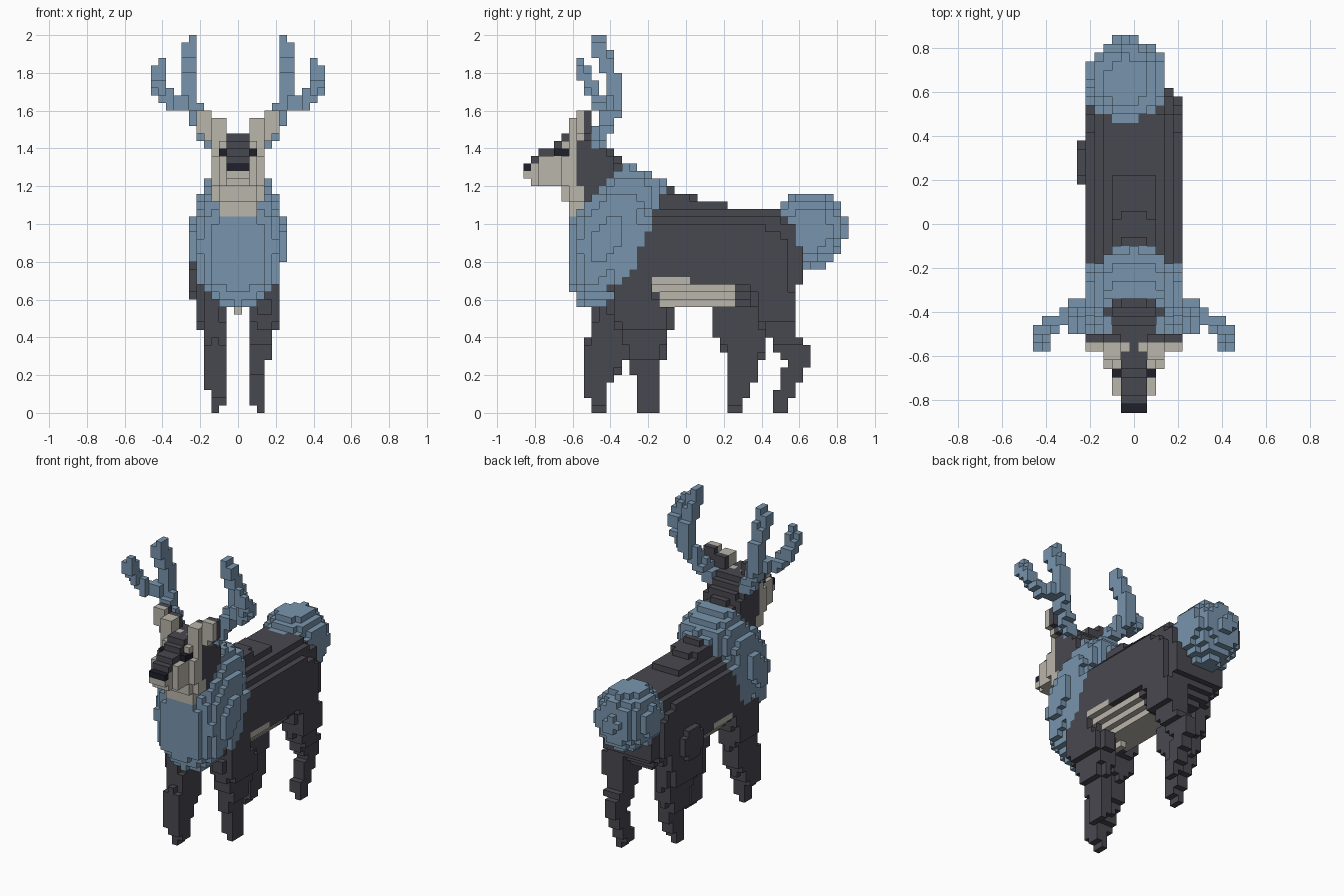
import bpy
from mathutils import Vector

if "Cube" in bpy.data.objects:
    bpy.data.objects.remove(bpy.data.objects["Cube"])

S = 0.04                       # edge length of one block
HALF_X, HALF_Y, HIGH = 11, 21, 50
COLOURS = {
    "charcoal_fur": (.064, .064, .079),
    "slate_blue_fur": (.19, .3, .42),
    "cream_fur": (.49, .465, .41),
    "black": (.014, .014, .024),
}
DARK, BLUE, CREAM, BLACK = range(len(COLOURS))

materials = []
for name, rgb in COLOURS.items():
    mat = bpy.data.materials.new(name)
    mat.use_nodes = True
    mat.diffuse_color = (*rgb, 1)
    shader = mat.node_tree.nodes["Principled BSDF"]
    shader.inputs["Base Color"].default_value = (*rgb, 1)
    shader.inputs["Roughness"].default_value = .9
    materials.append(mat)

cells = {}                     # block index -> (part name, colour)


def centre(cell):
    i, j, k = cell
    return i * S, j * S, (k + .5) * S


GRID = [((i, j, k), centre((i, j, k)))
        for i in range(-HALF_X, HALF_X + 1)
        for j in range(-HALF_Y, HALF_Y + 1)
        for k in range(HIGH)]


def fill(part, colour, inside):
    """Add every block whose centre is inside; colour may be a rule."""
    for cell, (x, y, z) in GRID:
        if inside(x, y, z):
            cells[cell] = (part, colour(x, y, z) if callable(colour) else colour)


def box(x0, x1, y0, y1, z0, z1):
    """Box mirrored over x = 0."""
    return lambda x, y, z: x0 <= abs(x) < x1 and y0 < y < y1 and z0 < z < z1


def ellipsoid(c, r):
    return lambda *p: sum(((a - b) / d) ** 2 for a, b, d in zip(p, c, r)) <= 1


def sample(rows, z):
    """Interpolate the rows of a loft at height z."""
    for low, high in zip(rows, rows[1:]):
        if low[0] <= z <= high[0]:
            t = (z - low[0]) / (high[0] - low[0])
            return [a + (b - a) * t for a, b in zip(low[1:], high[1:])]
    return None


def rounded(x, x0, x1, y, y0, y1, power):
    """True inside a rounded rectangle."""
    u = (2 * x - x0 - x1) / (x1 - x0)
    v = (2 * y - y0 - y1) / (y1 - y0)
    return abs(u) ** power + abs(v) ** power <= 1


def loft(rows, power):
    """Rounded sections stacked by rows of (z, front, back, half width)."""
    def inside(x, y, z):
        row = sample(rows, z)
        return row is not None and rounded(x, -row[2], row[2], y, row[0], row[1], power)
    return inside


def leg(side, knee, hip, rows):
    """Leg that steps outward at the knee and hip heights."""
    def inside(x, y, z):
        row = sample(rows, z)
        inner = .1 if z < S else .06
        outer = .14 + S * (z > knee) + S * (z > hip)
        return row is not None and rounded(x * side, inner, outer, y, *row, 3)
    return inside


def branch(points, radius):
    """Mirrored thick polyline."""
    pts = [Vector(p) for p in points]

    def inside(x, y, z):
        p = Vector((abs(x), y, z))
        for a, b in zip(pts, pts[1:]):
            d = b - a
            t = min(1, max(0, (p - a).dot(d) / d.length_squared))
            if (a + d * t - p).length <= radius:
                return True
        return False
    return inside


# Trunk, with pale belly and blue shoulders
def trunk_colour(x, y, z):
    if z > .68 and y < -.19 + .4 * (z - 1):
        return BLUE
    if -.18 < y < .26 and z < (.72 if y < .02 else .68):
        return CREAM
    return DARK


fill("trunk", trunk_colour, loft([
    (.56, -.42, .5, .1), (.64, -.44, .58, .18), (.7, -.46, .625, .23),
    (.88, -.46, .625, .23), (.96, -.46, .6, .22), (1.02, -.46, .58, .18),
    (1.08, -.44, .56, .12), (1.081, -.44, .32, .12), (1.12, -.44, .1, .11),
    (1.16, -.44, 0, .1), (1.2, -.42, -.1, .07)], 5))
fill("trunk", CREAM, box(0, .03, -.42, -.1, .52, .6))

# Legs in mid stride
fill("front_right_leg", DARK, leg(-1, .12, .48, [
    (0, -.5, -.42), (.12, -.54, -.42), (.22, -.54, -.35), (.3, -.54, -.3),
    (.36, -.54, -.3), (.42, -.5, -.28), (.6, -.5, -.22), (.72, -.46, -.2)]))
fill("front_left_leg", DARK, leg(1, .28, .45, [
    (0, -.22, -.18), (.04, -.26, -.14), (.1, -.26, -.14), (.3, -.3, -.12),
    (.44, -.36, -.08), (.54, -.42, -.05), (.58, -.41, -.13),
    (.66, -.38, -.18), (.72, -.36, -.2)]))
fill("hind_right_leg", DARK, leg(-1, .22, .44, [
    (0, .22, .3), (.12, .22, .34), (.3, .21, .41),
    (.44, .13, .45), (.6, .12, .48), (.72, .2, .5)]))
fill("hind_left_leg", DARK, leg(1, .36, .48, [
    (0, .46, .54), (.08, .46, .55), (.12, .49, .59), (.2, .5, .63),
    (.26, .53, .66), (.36, .46, .65), (.42, .42, .58), (.5, .38, .58),
    (.7, .32, .58)]))
fill("hind_right_leg", DARK, ellipsoid((-.13, .28, .7), (.13, .18, .19)))

# Neck, then the thick blue mane around it
fill("neck", lambda x, y, z: CREAM if y < -.57 else DARK, loft([
    (1.04, -.6, -.4, .1), (1.2, -.66, -.32, .14), (1.32, -.66, -.33, .15),
    (1.4, -.66, -.4, .14), (1.48, -.64, -.47, .1)], 2.6))
fill("mane", BLUE, loft([
    (.56, -.55, -.37, .08), (.62, -.59, -.36, .16), (.7, -.63, -.35, .21),
    (.8, -.63, -.28, .24), (.9, -.63, -.22, .265), (1, -.63, -.17, .245),
    (1.1, -.58, -.13, .23), (1.2, -.5, -.09, .19), (1.28, -.39, -.2, .15),
    (1.32, -.33, -.32, .12)], 2.1))
fill("bib", CREAM, box(0, .1, -.62, -.54, 1.04, 1.12))
fill("bib", CREAM, box(0, .14, -.62, -.54, 1.12, 1.2))
fill("bib", CREAM, box(0, .1, -.66, -.58, 1.12, 1.24))

# Face
fill("face", CREAM, box(0, .14, -.66, -.58, 1.2, 1.36))
fill("face", CREAM, box(0, .14, -.62, -.58, 1.36, 1.44))
fill("muzzle", CREAM, box(0, .1, -.78, -.62, 1.2, 1.36))
fill("muzzle", CREAM, box(0, .06, -.82, -.78, 1.2, 1.28))
fill("muzzle", CREAM, box(0, .06, -.86, -.78, 1.24, 1.32))
for front, back, top in ((-.82, -.78, 1.36), (-.78, -.7, 1.4),
                         (-.7, -.66, 1.44), (-.66, -.54, 1.48)):
    fill("nose_bridge", DARK, box(0, .06, front, back, 1.32, top))
fill("nose", BLACK, box(0, .06, -.86, -.82, 1.28, 1.32))
fill("eyes", BLACK, box(.06, .1, -.7, -.62, 1.36, 1.4))

# Ears, pale in front and dark behind
for x0, x1, front, z0, z1 in ((.02, .06, -.58, 1.42, 1.48),
                              (.06, .14, -.62, 1.42, 1.56),
                              (.14, .18, -.58, 1.44, 1.6),
                              (.18, .22, -.58, 1.48, 1.6)):
    fill("ears", lambda x, y, z: CREAM if y < -.54 else DARK,
         box(x0, x1, front, -.5, z0, z1))

# Antlers
fill("antlers", BLUE, branch([(.12, -.46, 1.43), (.21, -.42, 1.54),
                              (.26, -.38, 1.65), (.26, -.38, 1.75),
                              (.26, -.42, 1.86), (.25, -.46, 1.92)], .043))
fill("antlers", BLUE, branch([(.26, -.4, 1.64), (.36, -.46, 1.64),
                              (.41, -.5, 1.72), (.415, -.54, 1.79),
                              (.405, -.555, 1.825)], .041))
fill("antlers", BLUE, box(.22, .26, -.5, -.42, 1.92, 2))

# Round bushy tail
fill("tail", BLUE, ellipsoid((-.033, .648, .97), (.188, .2, .208)))

# Skin each part with the outer faces of its blocks
AXES = [(a, s) for a in range(3) for s in (-1, 1)]


def build(part):
    verts, faces, colours = {}, [], []
    for cell, (owner, colour) in cells.items():
        if owner != part:
            continue
        for axis, sign in AXES:
            step = list(cell)
            step[axis] += sign
            if tuple(step) in cells:
                continue
            ring = []
            for u, v in ((-1, -1), (1, -1), (1, 1), (-1, 1))[::sign]:
                corner = [0, 0, 0]
                corner[axis] = sign
                corner[(axis + 1) % 3] = u
                corner[(axis + 2) % 3] = v
                key = tuple(2 * c + d for c, d in zip(cell, corner))
                ring.append(verts.setdefault(key, len(verts)))
            faces.append(ring)
            colours.append(colour)
    mesh = bpy.data.meshes.new(part)
    mesh.from_pydata([(x * S / 2, y * S / 2, (z + 1) * S / 2) for x, y, z in verts],
                     [], faces)
    used = sorted(set(colours))
    for c in used:
        mesh.materials.append(materials[c])
    for poly, c in zip(mesh.polygons, colours):
        poly.material_index = used.index(c)
    bpy.context.collection.objects.link(bpy.data.objects.new(part, mesh))


for part in dict.fromkeys(owner for owner, _ in cells.values()):
    build(part)
